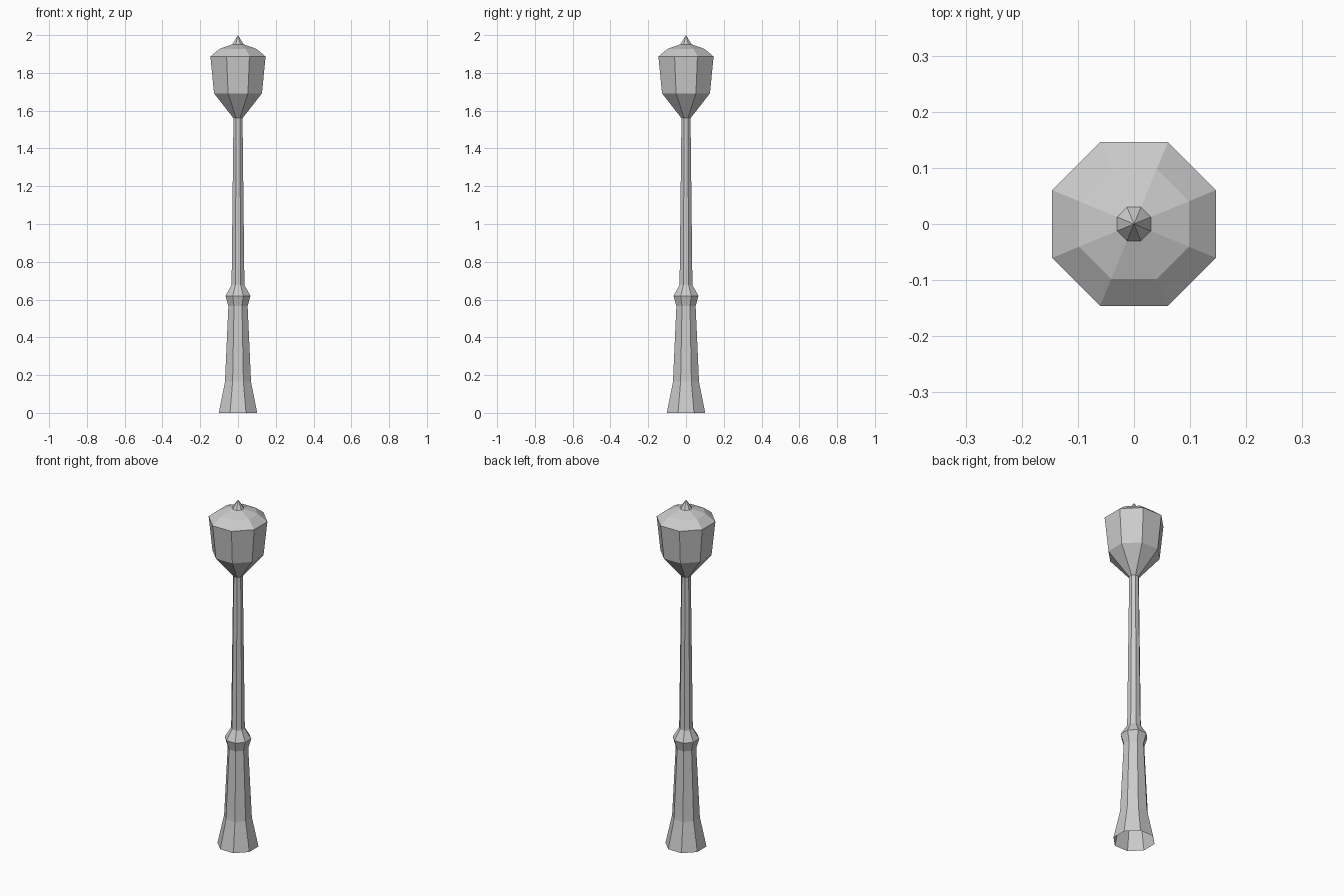
import bpy, bmesh, math

if "Cube" in bpy.data.objects:
    bpy.data.objects.remove(bpy.data.objects["Cube"])

SIDES = 8
FLAT = math.cos(math.pi / SIDES)  # flat-to-flat half width -> corner radius


def lathe(name, profile):
    """Octagonal shell from (half width, z) points, flats facing the axes."""
    bm = bmesh.new()
    rings = []
    for w, z in profile:
        if w == 0:
            rings.append([bm.verts.new((0, 0, z))] * SIDES)
            continue
        r = w / FLAT
        angles = [2 * math.pi * (i + 0.5) / SIDES for i in range(SIDES)]
        rings.append([bm.verts.new((r * math.cos(a), r * math.sin(a), z)) for a in angles])
    for lo, hi in zip(rings, rings[1:]):
        for i in range(SIDES):
            j = (i + 1) % SIDES
            corners = [lo[i], lo[j], hi[j], hi[i]]
            bm.faces.new(list(dict.fromkeys(corners)))
    mesh = bpy.data.meshes.new(name)
    bm.to_mesh(mesh)
    bm.free()
    obj = bpy.data.objects.new(name, mesh)
    bpy.context.collection.objects.link(obj)
    return obj


# Flared foot, open underneath
lathe("base", [(0.102, 0), (0.069, 0.165), (0.051, 0.565)])
# Collar between foot and pole
lathe("collar", [(0.051, 0.565), (0.066, 0.62), (0.034, 0.677)])
# Slim tapering pole
lathe("pole", [(0.034, 0.677), (0.024, 1.56)])
# Lantern body widening upward
lathe("lantern", [(0.024, 1.56), (0.127, 1.692), (0.146, 1.887)])
# Two-slope roof
lathe("roof", [(0.146, 1.887), (0.098, 1.927), (0.03, 1.951)])
# Pointed finial
lathe("finial", [(0.03, 1.951), (0, 2.0)])
